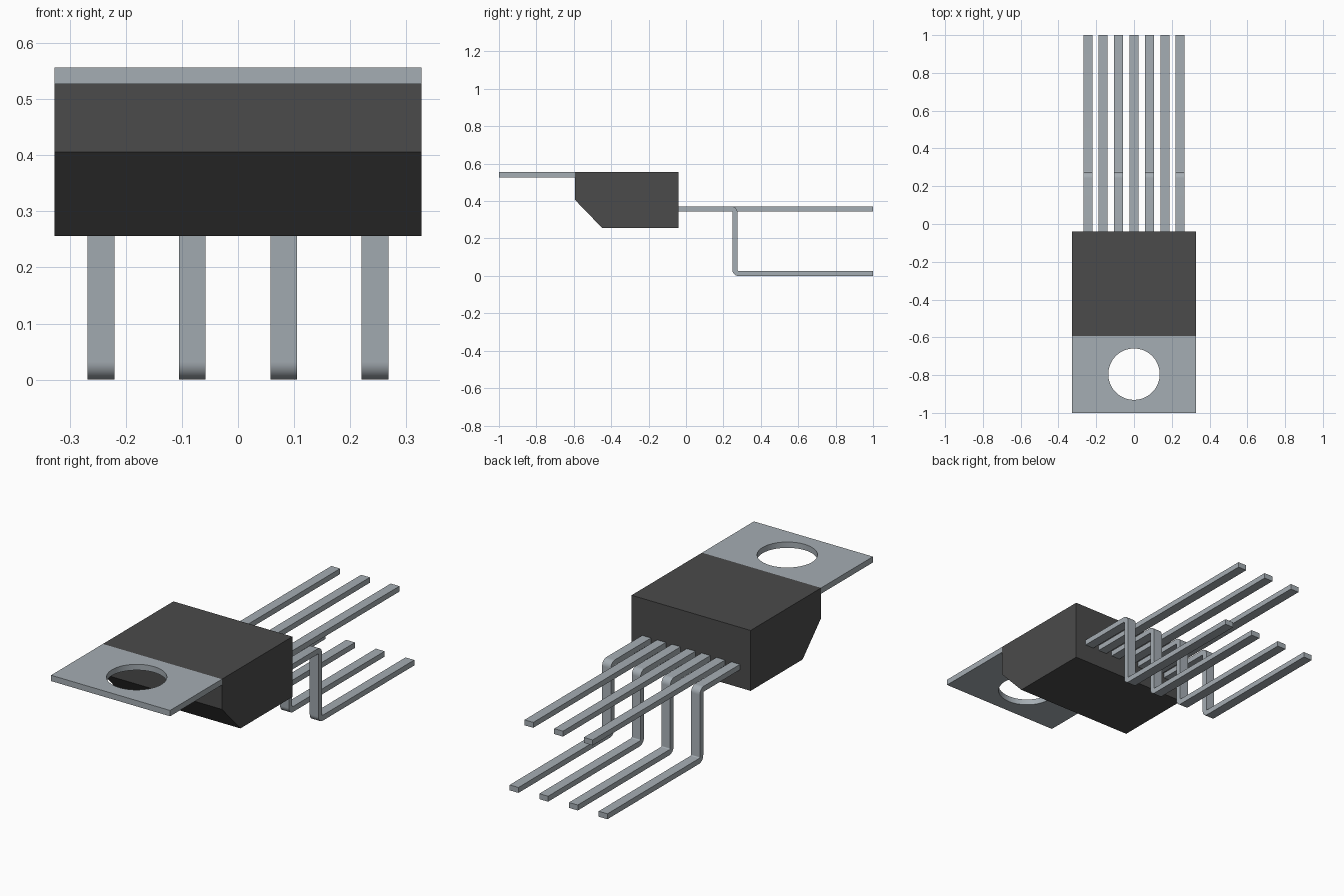
import bpy, bmesh, math
from mathutils import Vector

cube = bpy.data.objects.get("Cube")
if cube:
    bpy.data.objects.remove(cube, do_unlink=True)


def material(name, rgb):
    m = bpy.data.materials.new(name)
    m.use_nodes = True
    m.diffuse_color = (*rgb, 1)
    m.node_tree.nodes["Principled BSDF"].inputs["Base Color"].default_value = (*rgb, 1)
    return m


METAL = material("tinned metal", (0.376, 0.418, 0.451))
PLASTIC = material("black plastic", (0.07, 0.07, 0.07))


def extrude_profile(name, profile, width, mat, x=0.0):
    """Extrude a closed (y, z) outline along x, centred on x."""
    bm = bmesh.new()
    face = bm.faces.new([bm.verts.new((-width / 2, y, z)) for y, z in profile])
    ext = bmesh.ops.extrude_face_region(bm, geom=[face])
    verts = [g for g in ext["geom"] if isinstance(g, bmesh.types.BMVert)]
    bmesh.ops.translate(bm, verts=verts, vec=(width, 0, 0))
    bmesh.ops.recalc_face_normals(bm, faces=bm.faces)
    me = bpy.data.meshes.new(name)
    bm.to_mesh(me)
    bm.free()
    me.materials.append(mat)
    ob = bpy.data.objects.new(name, me)
    ob.location.x = x
    bpy.context.collection.objects.link(ob)
    return ob


def box_profile(y0, y1, z0, z1):
    return [(y0, z0), (y1, z0), (y1, z1), (y0, z1)]


def smooth(ob):
    bpy.ops.object.select_all(action="DESELECT")
    ob.select_set(True)
    bpy.context.view_layer.objects.active = ob
    bpy.ops.object.shade_smooth_by_angle(angle=math.radians(30))


def arc(cy, cz, r, a0, a1, steps=8):
    angles = [math.radians(a0 + (a1 - a0) * i / steps) for i in range(steps + 1)]
    return [(cy + r * math.cos(a), cz + r * math.sin(a)) for a in angles]


W = 0.654          # body width
FRONT, BACK = -0.593, -0.04
TOP, BOTTOM = 0.556, 0.256

# Moulded body with a chamfered lower front edge
extrude_profile("body", [(FRONT, TOP), (FRONT, 0.406), (-0.448, BOTTOM),
                         (BACK, BOTTOM), (BACK, TOP)], W, PLASTIC)

# Mounting tab with a round hole
tab = extrude_profile("mounting_tab", box_profile(-1, FRONT, 0.527, TOP), W, METAL)
bpy.ops.mesh.primitive_cylinder_add(vertices=64, radius=0.136, depth=0.2,
                                    location=(0, -0.795, 0.54))
cutter = bpy.context.object
cutter.name = "hole_cutter"
cutter.hide_render = True
cutter.data.materials.append(METAL)
mod = tab.modifiers.new("hole", "BOOLEAN")
mod.operation = "DIFFERENCE"
mod.solver = "EXACT"
mod.object = cutter
bpy.context.view_layer.objects.active = tab
bpy.ops.object.modifier_apply(modifier=mod.name)
bpy.data.objects.remove(cutter, do_unlink=True)
smooth(tab)

# Seven leads, alternately bent and straight
T = 0.027                      # lead thickness
LEAD_W, PITCH = 0.048, 0.0815
Z_HI = 0.345                   # underside of the upper run
Y_IN = 0.248                   # near side of the vertical run
R_IN, R_OUT = 0.005, 0.005 + T

straight = box_profile(BACK - 0.02, 1, Z_HI, Z_HI + T)
upper = (Y_IN - R_IN, Z_HI - R_IN)          # bend centres
lower = (Y_IN + R_OUT, R_OUT)
bent = ([(BACK - 0.02, Z_HI + T)]
        + arc(*upper, R_OUT, 90, 0)
        + arc(*lower, R_IN, 180, 270)
        + [(1, T), (1, 0)]
        + arc(*lower, R_OUT, 270, 180)
        + arc(*upper, R_IN, 0, 90)
        + [(BACK - 0.02, Z_HI)])

for i in range(7):
    x = (i - 3) * PITCH
    if i % 2 == 0:
        smooth(extrude_profile(f"bent_lead_{i + 1}", bent, LEAD_W, METAL, x))
    else:
        extrude_profile(f"straight_lead_{i + 1}", straight, LEAD_W, METAL, x)
